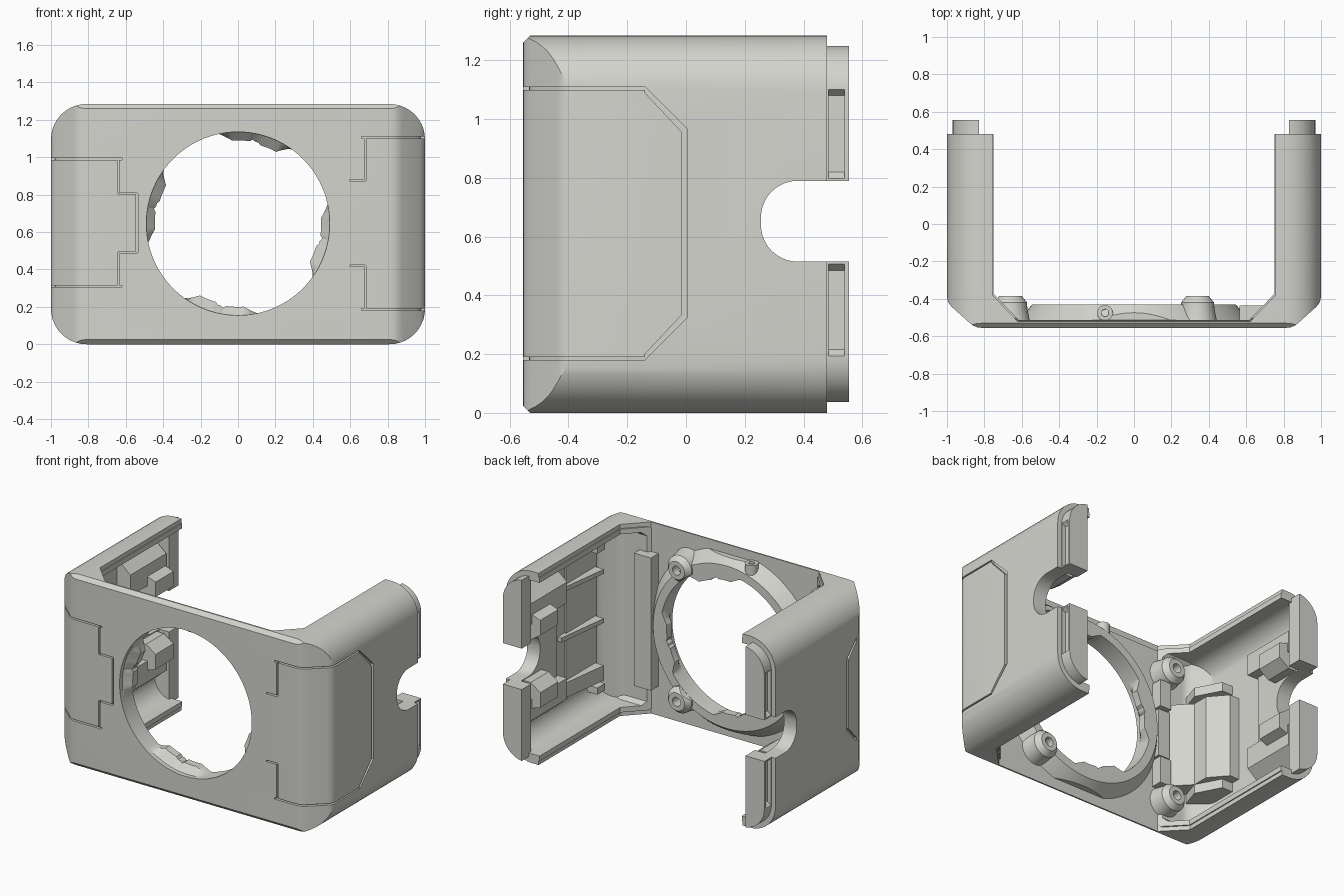
import bpy, bmesh, math
from mathutils import Vector

if "Cube" in bpy.data.objects:
    bpy.data.objects.remove(bpy.data.objects["Cube"])

gray = bpy.data.materials.new("warm_gray")
gray.diffuse_color = (0.66, 0.66, 0.62, 1)
gray.use_nodes = True
gray.node_tree.nodes["Principled BSDF"].inputs["Base Color"].default_value = gray.diffuse_color
H, CZ, FRONT, BACK = 1.285, 0.645, -0.555, 0.48


def loft(name, rings):
    """Closed solid through rings of equal point count."""
    bm = bmesh.new()
    vs = [[bm.verts.new(p) for p in r] for r in rings]
    n = len(vs[0])
    bm.faces.new(vs[0])
    bm.faces.new(vs[-1])
    for a, b in zip(vs, vs[1:]):
        for i in range(n):
            bm.faces.new((a[i], a[(i + 1) % n], b[(i + 1) % n], b[i]))
    bmesh.ops.recalc_face_normals(bm, faces=bm.faces)
    me = bpy.data.meshes.new(name)
    bm.to_mesh(me)
    bm.free()
    me.materials.append(gray)
    ob = bpy.data.objects.new(name, me)
    bpy.context.collection.objects.link(ob)
    return ob


def prism(name, pts, axis, lo, hi):
    def put(p, h):
        q = list(p)
        q.insert(axis, h)
        return Vector(q)
    return loft(name, [[put(p, h) for p in pts] for h in (lo, hi)])


def box(name, x0, x1, y0, y1, z0, z1):
    return prism(name, [(x0, y0), (x1, y0), (x1, y1), (x0, y1)], 2, z0, z1)


def boolean(a, b, op="DIFFERENCE", keep=False):
    m = a.modifiers.new("cut", "BOOLEAN")
    m.operation, m.object, m.solver = op, b, "EXACT"
    dg = bpy.context.evaluated_depsgraph_get()
    me = bpy.data.meshes.new_from_object(a.evaluated_get(dg))
    a.modifiers.clear()
    a.data = me
    if not keep:
        bpy.data.objects.remove(b)
    return a


def round_rect(x0, x1, z0, z1, r, n=10):
    pts = []
    for cx, cz, s in ((x1 - r, z1 - r, 0), (x0 + r, z1 - r, 90), (x0 + r, z0 + r, 180), (x1 - r, z0 + r, 270)):
        for i in range(n + 1):
            a = math.radians(s + 90 * i / n)
            pts.append((cx + r * math.cos(a), cz + r * math.sin(a)))
    return pts


def soften(p, c, q, reach=0.035):
    """Small rounded corner at c between p and q."""
    p, c, q = Vector(p), Vector(c), Vector(q)
    a, b = c + (p - c).normalized() * reach, c + (q - c).normalized() * reach
    return [tuple(a * (1 - t) ** 2 + c * 2 * t * (1 - t) + b * t * t) for t in (0, 0.33, 0.67, 1)]


def body(name, d, back):
    """Rounded body with chamfered front corners, shrunk by d."""
    ob = prism(name, round_rect(-1 + d, 1 - d, d, H - d, 0.19 - d), 1, -0.7, back)
    a, b, c = (0.85 - 0.45 * d, FRONT + d), (1 - d, -0.42 + 0.45 * d), (1.0 - d, 0.9)
    half = soften((0, FRONT + d), a, b) + soften(a, b, c) + [(1.01 - d, 0.9)]
    plan = half + [(-x, y) for x, y in reversed(half)]
    boolean(ob, prism("plan", plan, 2, -0.5, 2), "INTERSECT")
    f, c = FRONT + d, 0.025
    side = [(f, d + c), (f + c, d), (0.9, d), (0.9, H - d), (f + c, H - d), (f, H - d - c)]
    return boolean(ob, prism("side", side, 0, -2, 2), "INTERSECT")


def shell(name, outer, inner, x, y):
    """Hollow body, opened at the top, bottom and back."""
    ob = boolean(body(name, outer, BACK), body("core", inner, 0.7))
    half = [(x - 0.135, y), (x, y + 0.14), (x, 0.8)]
    plan = half + [(-a, b) for a, b in reversed(half)]
    return boolean(ob, prism("opening", plan, 2, -0.5, 2))


housing = shell("outer_housing", 0, 0.035, 0.757, -0.52)
liner = shell("inner_liner", 0.028, 0.062, 0.75, -0.514)


def circle(r, y, n=96, cx=0, cz=CZ):
    return [Vector((cx + r * math.cos(2 * math.pi * i / n), y, cz + r * math.sin(2 * math.pi * i / n))) for i in range(n)]


# raised conical ring around the lens opening, trimmed flat at top and bottom
ring = loft("lens_ring", [circle(0.622, -0.527), circle(0.545, -0.43)])
boolean(ring, box("trim", -1, 1, -1, 1, CZ - 0.58, CZ + 0.58), "INTERSECT")


def bayonet(y):
    """Circle with four stepped tabs."""
    pts = []
    for i in range(180):
        a = (2 * i - 55) % 90
        d = 0
        if a < 47:
            d = 0.055 if a < 24 else 0.045
            d *= min(1, a / 7, (47 - a) / 8)
            if 19 < a < 27:
                d -= 0.012
        r = 0.49 - max(d, 0)
        t = math.radians(2 * i)
        pts.append(Vector((r * math.cos(t), y, CZ + r * math.sin(t))))
    return pts


lens = loft("lens_cutter", [circle(0.49, -0.7, 180), circle(0.49, -0.525, 180), bayonet(-0.48), bayonet(-0.3)])
for ob in (housing, liner, ring):
    boolean(ob, lens, keep=True)
bpy.data.objects.remove(lens)

# door seams on both sides: thin slabs limited to the skin
core = body("skin_core", 0.02, 0.7)
W = 0.005
# side, low z, high z, door edge x, latch edge x, latch z range, rear y, corner cut
for s, z0, z1, xe, xl, l0, l1, ye, c in ((1, 0.185, 1.105, 0.68, 0.60, 0.42, 0.875, 0, 0.14),
                                         (-1, 0.31, 0.99, 0.64, 0.54, 0.49, 0.805, -0.28, 0.1)):
    def xr(a, b):
        return sorted((s * a, s * b))
    cuts = []
    for z in (z0, z1):
        cuts.append(box("seam", *xr(xe - 0.02, 1.2), -0.7, ye - c, z - W, z + W))
    for z in (l0, l1):
        cuts.append(box("seam", *xr(xl, xe), -0.7, -0.45, z - W, z + W))
    for a, b in ((z0, l0), (l1, z1)):
        cuts.append(box("seam", *xr(xe - W, xe + W), -0.7, -0.45, a, b))
    if s < 0:
        cuts.append(box("seam", *xr(xl - W, xl + W), -0.7, -0.45, l0, l1))
    g = 0.02
    band = [(ye - c, z0 - W), (ye + W, z0 + c), (ye + W, z1 - c), (ye - c, z1 + W),
            (ye - c, z1 + W - g), (ye + W - g, z1 - c - 0.008), (ye + W - g, z0 + c + 0.008), (ye - c, z0 - W + g)]
    cuts.append(prism("seam", band, 0, *xr(0.9, 1.2)))
    for cut in cuts:
        boolean(cut, core, keep=True)
        boolean(housing, cut)
bpy.data.objects.remove(core)

# end caps that close the arms and form the rear tongue
caps = []
for s, side in ((1, "right"), (-1, "left")):
    cap = prism(side + "_end_cap", round_rect(-0.97, 0.97, 0.035, 1.25, 0.16), 1, 0.455, 0.555)
    boolean(cap, box("keep", *sorted((s * 0.83, s * 1.1)), 0, 1, -1, 2), "INTERSECT")
    # latch groove with sloped ends
    for z0, z1 in ((0.79, 1.11), (0.185, 0.515)):
        rings = [[Vector((s * x, y, z)) for y, z in ((0.485, z0 + e), (0.54, z0 + e), (0.54, z1 - e), (0.485, z1 - e))]
                 for x, e in ((0.98, 0), (0.945, 0.03))]
        boolean(cap, loft("latch_groove", rings))
    caps.append(cap)

# wall pads and sloped guide blocks beside each notch
pads = []
for s, side in ((1, "right"), (-1, "left")):
    pads.append(box(f"{side}_notch_pad", *sorted((s * 0.905, s * 0.945)), 0.08, 0.47, 0.36, 0.95))
    for name, flip in (("lower", False), ("upper", True)):
        def zz(pts):
            return [(s * x, 2 * 0.6525 - z if flip else z) for x, z in pts]
        prism(f"{side}_{name}_wedge", zz([(0.945, 0.17), (0.84, 0.26), (0.84, 0.40), (0.945, 0.40)]), 1, 0.06, 0.44)
        prism(f"{side}_{name}_guide", zz([(0.945, 0.30), (0.78, 0.36), (0.78, 0.46), (0.85, 0.51), (0.945, 0.51)]),
              1, 0.24, 0.43)

# rounded cable notch through both arms
notch = prism("notch_cutter", round_rect(0.255, 0.9, 0.515, 0.79, 0.125), 0, -1.3, 1.3)
for ob in [housing, liner] + caps + pads:
    boolean(ob, notch, keep=True)
bpy.data.objects.remove(notch)

# tapered ribs, backing and corner clips on the right wall
for i, (z, t) in enumerate(((0.27, 0.05), (0.62, 0.015), (0.95, 0.015))):
    prism(f"wall_rib_{i}", [(0.945, -0.36), (0.86, -0.36), (0.91, 0.02), (0.945, 0.02)], 2, z - t, z + t)
box("rib_backing", 0.925, 0.945, -0.38, -0.05, 0.2, 1.09)
for z in (0.15, 1.095):
    box("corner_clip", 0.86, 0.945, -0.37, -0.29, z, z + 0.045)

# battery pocket on the left wall
prism("left_pocket", [(-0.945, -0.14), (-0.87, -0.14), (-0.775, -0.25), (-0.775, -0.36), (-0.67, -0.47),
                      (-0.67, -0.505), (-0.82, -0.505), (-0.945, -0.39)], 2, 0.31, 0.87)
for z in (0.25, 0.92):
    prism("pocket_flange", [(-0.945, -0.2), (-0.86, -0.2), (-0.775, -0.36), (-0.82, -0.5), (-0.945, -0.39)], 2, z, z + 0.06)

# hinge bars behind the front plate
box("right_hinge_bar", 0.565, 0.69, -0.522, -0.435, 0.2, 1.09)
for i, (z0, z1) in enumerate(((0.29, 0.47), (0.485, 0.805), (0.82, 1.0))):
    box(f"left_hinge_bar_{i}", -0.66, -0.575, -0.522, -0.455 if i == 1 else -0.44, z0, z1)


def boss(name, x, z):
    """Screw boss with a wide foot and a bore."""
    def c(r, y):
        return circle(r, y, 32, x, z)
    ob = loft(name, [c(0.105, -0.525), c(0.09, -0.455), c(0.088, -0.42), c(0.06, -0.385)])
    boolean(ob, loft("bore", [c(0.03, -0.46), c(0.03, -0.3)]))
    boolean(ob, loft("clearance", [circle(0.492, -0.7), circle(0.492, -0.2)]))


for x in (0.34, -0.66):
    for z in (0.205, 1.085):
        boss("screw_boss", x, z)

# small pin on top of the ring
pin = prism("ring_pin", [(-0.155 + 0.042 * math.cos(math.pi * i / 12), -0.475 + 0.042 * math.sin(math.pi * i / 12))
                         for i in range(24)], 2, 1.17, 1.235)
boolean(pin, prism("pin_bore", [(-0.155 + 0.02 * math.cos(math.pi * i / 8), -0.475 + 0.02 * math.sin(math.pi * i / 8))
                                for i in range(16)], 2, 1.19, 1.3))

# smooth the rounded surfaces, keep hard edges
for ob in bpy.data.objects:
    ob.select_set(True)
    bpy.context.view_layer.objects.active = ob
bpy.ops.object.shade_smooth_by_angle(angle=math.radians(25))
